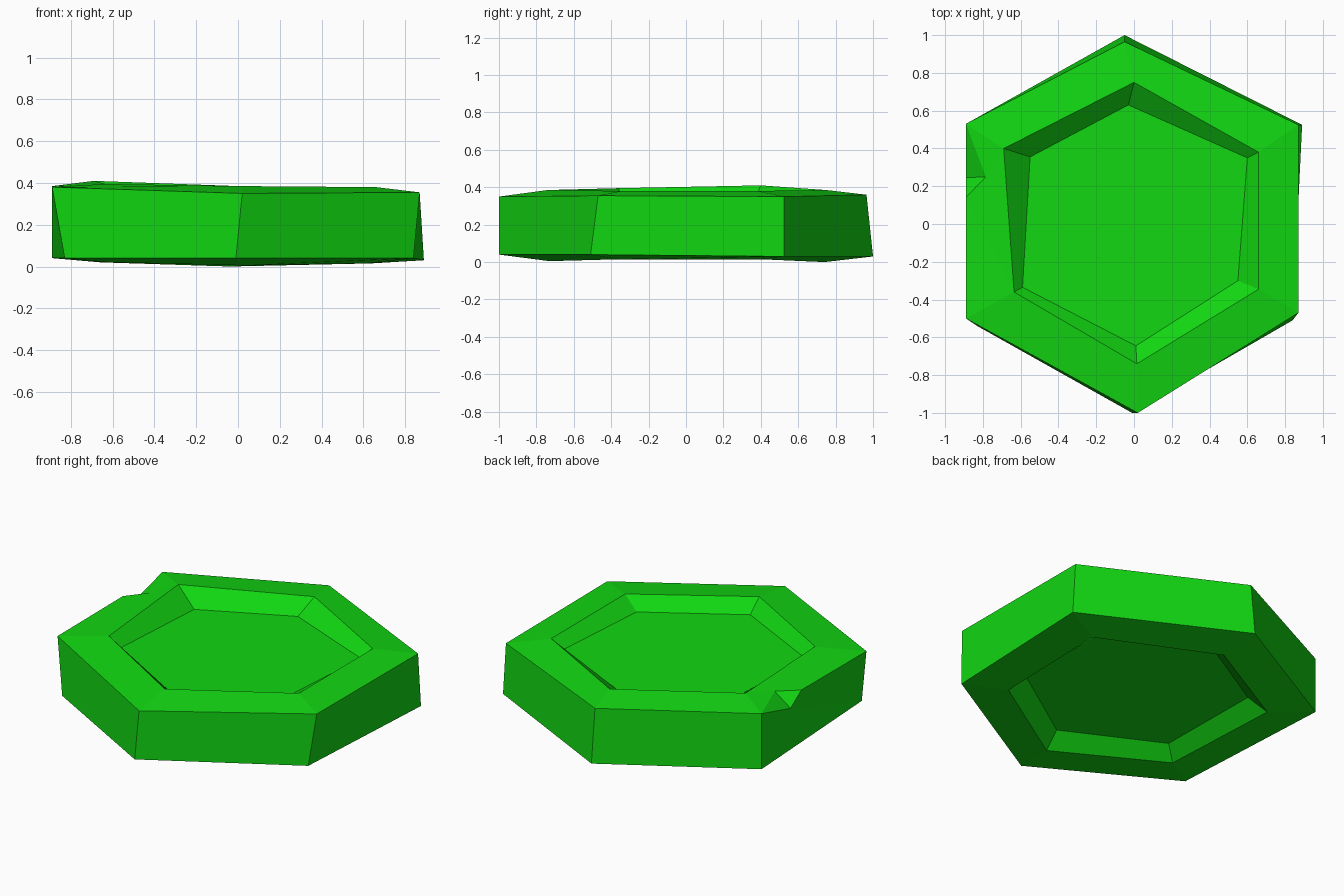
import bpy
import bmesh

default_cube = bpy.data.objects.get("Cube")
if default_cube:
    bpy.data.objects.remove(default_cube, do_unlink=True)

# One flat green for the whole stone
green = bpy.data.materials.new("bright_green")
green.use_nodes = True
green_value = (0.006, 0.68, 0.006, 1)
green.diffuse_color = green_value
shader = next(n for n in green.node_tree.nodes if n.type == "BSDF_PRINCIPLED")
shader.inputs["Base Color"].default_value = green_value
shader.inputs["Roughness"].default_value = 0.8

bm = bmesh.new()


def add_ring(corners):
    """Add one hexagonal cross-section, running from the back to the right side."""
    return [bm.verts.new(corner) for corner in corners]


def bridge(lower, upper, skipped=None):
    """Join two hexagons with quads, leaving one side open if asked."""
    count = len(lower)
    for i in range(count):
        if i != skipped:
            j = (i + 1) % count
            bm.faces.new((lower[i], lower[j], upper[j], upper[i]))


# Hexagonal cross-sections, from the lower recess to the upper recess
lower_floor = add_ring([(-.04, .64, .09), (-.56, .33, .1), (-.54, -.34, .09),
                        (.04, -.63, .09), (.53, -.31, .11), (.55, .36, .09)])
lower_rim = add_ring([(-.04, .74, 0), (-.66, .38, .02), (-.62, -.4, .02),
                      (.03, -.73, .005), (.62, -.36, .015), (.64, .4, .015)])
lower_edge = add_ring([(-.05, 1, .03), (-.89, .53, .04), (-.83, -.54, .04),
                       (-.01, -1, .04), (.84, -.51, .04), (.89, .525, .03)])
upper_edge = add_ring([(-.05, .965, .36), (-.89, .53, .385), (-.89, -.5, .38),
                       (.02, -1, .35), (.87, -.47, .355), (.87, .525, .35)])
upper_rim = add_ring([(0, .75, .385), (-.69, .4, .41), (-.635, -.36, .395),
                      (.015, -.74, .385), (.66, -.345, .38), (.66, .38, .38)])
upper_floor = add_ring([(-.03, .63, .3), (-.55, .355, .31), (-.59, -.335, .315),
                        (.01, -.645, .31), (.55, -.3, .315), (.6, .35, .315)])

# Recess floors, recess walls and bevels; the chipped side stays open
chipped_side = 1
bm.faces.new(lower_floor)
bridge(lower_floor, lower_rim)
bridge(lower_rim, lower_edge)
bridge(lower_edge, upper_edge, chipped_side)
bridge(upper_edge, upper_rim, chipped_side)
bridge(upper_rim, upper_floor)
bm.faces.new(upper_floor)

# Chip broken out of the right upper edge
chip_top, chip_side, chip_end = add_ring(
    [(-.785, .25, .39), (-.89, .245, .31), (-.89, .14, .383)])
back, front = chipped_side, chipped_side + 1
bm.faces.new((upper_edge[back], chip_side, chip_top))
bm.faces.new((chip_top, chip_side, chip_end))

# Bevel and side wall around the chip
bm.faces.new((upper_edge[back], chip_top, upper_rim[back]))
bm.faces.new((chip_top, chip_end, upper_rim[front], upper_rim[back]))
bm.faces.new((chip_end, upper_edge[front], upper_rim[front]))
bm.faces.new((upper_edge[back], lower_edge[back], chip_side))
bm.faces.new((chip_side, lower_edge[back], lower_edge[front]))
bm.faces.new((chip_side, lower_edge[front], upper_edge[front], chip_end))

bmesh.ops.recalc_face_normals(bm, faces=bm.faces[:])
mesh = bpy.data.meshes.new("hexagonal_stone")
bm.to_mesh(mesh)
bm.free()
mesh.materials.append(green)
stone = bpy.data.objects.new("hexagonal_stone", mesh)
bpy.context.collection.objects.link(stone)
